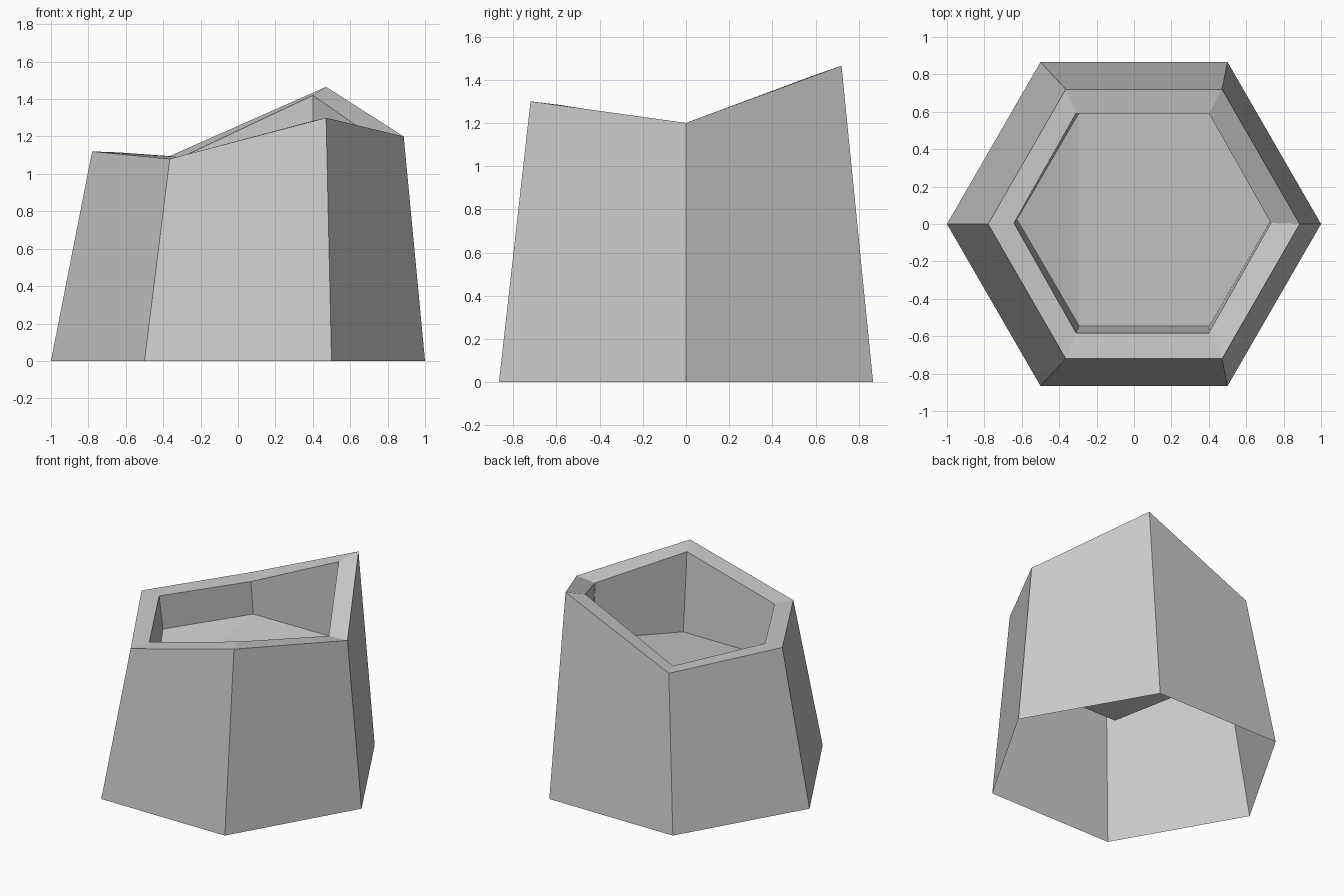
import bpy
import bmesh

default_cube = bpy.data.objects.get("Cube")
if default_cube:
    bpy.data.objects.remove(default_cube, do_unlink=True)


def make_material(name, colour):
    material = bpy.data.materials.new(name)
    material.use_nodes = True
    material.diffuse_color = colour
    shader = next(n for n in material.node_tree.nodes if n.type == 'BSDF_PRINCIPLED')
    shader.inputs["Base Color"].default_value = colour
    return material


def hexagon(bm, centre, tip, corner_x, corner_y, heights):
    """Six vertices, counter-clockwise, starting at the +x tip."""
    cx, cy = centre
    outline = [(tip, 0), (corner_x, corner_y), (-corner_x, corner_y),
               (-tip, 0), (-corner_x, -corner_y), (corner_x, -corner_y)]
    return [bm.verts.new((cx + x, cy + y, z)) for (x, y), z in zip(outline, heights)]


def bridge(bm, lower, upper):
    """Join two hexagons with a band of flat quads."""
    count = len(lower)
    for i in range(count):
        j = (i + 1) % count
        bm.faces.new((lower[i], lower[j], upper[j], upper[i]))


bm = bmesh.new()

# Rings from the open base, over the uneven rim, down into the recess
base = hexagon(bm, (0, 0), 1, 0.5, 0.866, [0] * 6)
rim_outer = hexagon(bm, (0.053, 0), 0.833, 0.418, 0.72,
                    [1.2, 1.465, 1.095, 1.12, 1.08, 1.3])
rim_inner = hexagon(bm, (0.045, 0.005), 0.687, 0.355, 0.587,
                    [1.19, 1.42, 1.085, 1.115, 1.09, 1.283])
floor = hexagon(bm, (0.055, 0.025), 0.68, 0.348, 0.57,
                [0.785, 0.855, 0.85, 0.87, 0.71, 0.71])

# Outer wall, rim and inner wall
for lower, upper in ((base, rim_outer), (rim_outer, rim_inner), (rim_inner, floor)):
    bridge(bm, lower, upper)

# Recess floor, folded up towards the -x tip
right_tip, back_right, back_left, left_tip, front_left, front_right = floor
bm.faces.new((right_tip, back_right, back_left, front_left, front_right))
bm.faces.new((back_left, left_tip, front_left))

mesh = bpy.data.meshes.new("hexagonal_planter")
bm.to_mesh(mesh)
bm.free()
mesh.materials.append(make_material("light_grey", (0.6, 0.6, 0.6, 1)))
planter = bpy.data.objects.new("hexagonal_planter", mesh)
bpy.context.collection.objects.link(planter)
